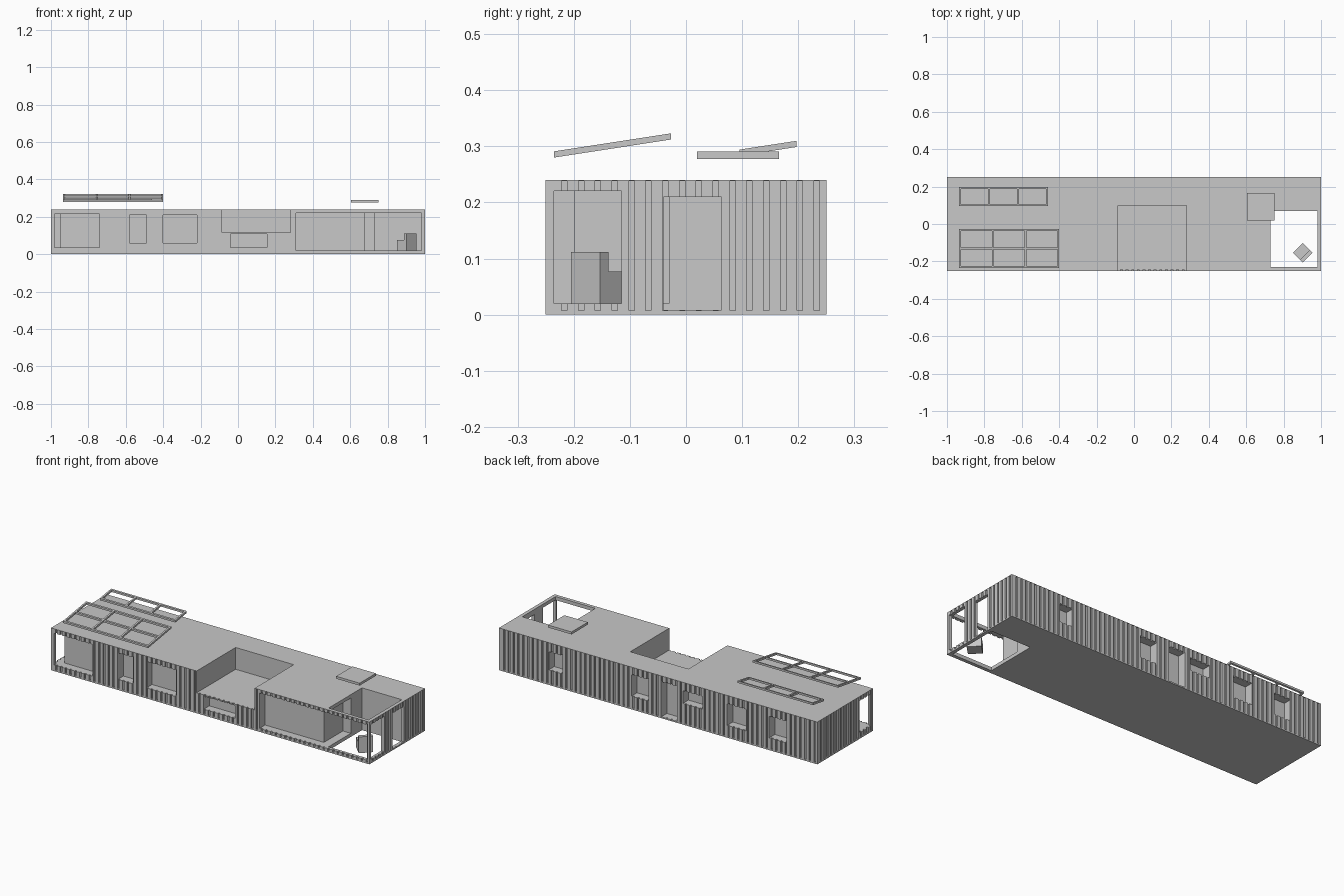
import bpy, bmesh, math
from mathutils import Vector, Matrix

cube = bpy.data.objects.get("Cube")
if cube:
    bpy.data.objects.remove(cube, do_unlink=True)

grey = bpy.data.materials.new("light_grey")
grey.use_nodes = True
COLOUR = (0.58, 0.58, 0.58, 1)
grey.diffuse_color = COLOUR
grey.node_tree.nodes["Principled BSDF"].inputs["Base Color"].default_value = COLOUR


def finish(name, bm):
    """Turn a bmesh into a named object with the shared material."""
    bmesh.ops.recalc_face_normals(bm, faces=bm.faces[:])
    mesh = bpy.data.meshes.new(name)
    bm.to_mesh(mesh)
    bm.free()
    mesh.materials.append(grey)
    obj = bpy.data.objects.new(name, mesh)
    bpy.context.scene.collection.objects.link(obj)
    return obj


def add_box(bm, x, y, z):
    """Add a box given its (min, max) on each axis."""
    size = [b - a for a, b in (x, y, z)]
    centre = [(a + b) / 2 for a, b in (x, y, z)]
    mat = Matrix.Translation(centre) @ Matrix.Diagonal((*size, 1))
    bmesh.ops.create_cube(bm, size=1, matrix=mat)


def box(name, x, y, z):
    bm = bmesh.new()
    add_box(bm, x, y, z)
    return finish(name, bm)


def cut(obj, cutters):
    """Subtract each (x, y, z) box from the object and bake the result."""
    helpers = []
    for c in cutters:
        helper = box("cutter", *c)
        helper.hide_render = True
        mod = obj.modifiers.new("opening", 'BOOLEAN')
        mod.operation, mod.solver, mod.object = 'DIFFERENCE', 'EXACT', helper
        helpers.append(helper)
    bpy.context.view_layer.update()
    graph = bpy.context.evaluated_depsgraph_get()
    baked = bpy.data.meshes.new_from_object(obj.evaluated_get(graph))
    obj.modifiers.clear()
    obj.data = baked
    for helper in helpers:
        bpy.data.objects.remove(helper, do_unlink=True)


# Main sizes
L, W, H = 1.0, 0.25, 0.24
FLOOR, ROOF = 0.007, 0.238
PITCH, GROOVE, DEPTH = 0.03, 0.01, 0.008
POCKET = 0.05


# Corrugated plan outline, walked one wall at a time
def wall_points(start, end):
    run = (end - start).normalized()
    inward = Vector((-run.y, run.x)) * DEPTH
    length = (end - start).length
    pts, t = [start], 0.033
    while t < length - 0.012:
        a = start + run * (t - GROOVE / 2)
        b = start + run * (t + GROOVE / 2)
        pts += [a, a + inward, b + inward, b]
        t += PITCH
    return pts


corners = [Vector(p) for p in ((-L, -W), (L, -W), (L, W), (-L, W))]
outline = []
for i in range(4):
    outline += wall_points(corners[i], corners[(i + 1) % 4])
bm = bmesh.new()
face = bm.faces.new([bm.verts.new((p.x, p.y, FLOOR)) for p in outline])
top = bmesh.ops.extrude_face_region(bm, geom=[face])["geom"]
bmesh.ops.translate(bm, vec=(0, 0, ROOF - FLOOR),
                    verts=[g for g in top if isinstance(g, bmesh.types.BMVert)])
walls = finish("corrugated_walls", bm)
base = box("base_plate", (-L, L), (-W, W), (0, FLOOR))
roof = box("roof_plate", (-L, L), (-W, W), (ROOF, H))

# Open terrace and open patio
terrace = ((-0.085, 0.28), (-0.3, 0.1), (0.116, 0.3))
patio = ((0.73, 0.98), (-0.23, 0.07), (-0.1, 0.3))

# Window and door recesses: front, back, ends
front = [(-0.98, -0.74, 0.035, 0.215), (-0.58, -0.49, 0.06, 0.21),
         (-0.40, -0.22, 0.06, 0.21), (-0.04, 0.155, 0.035, 0.108),
         (0.31, 0.98, 0.02, 0.22)]
back = [(0.605, 0.687, 0.085, 0.188), (0.06, 0.168, 0.075, 0.197),
        (-0.12, -0.02, FLOOR + 0.001, 0.207), (-0.28, -0.155, 0.12, 0.192),
        (-0.553, -0.434, 0.07, 0.192), (-0.805, -0.698, 0.07, 0.192)]
openings = [((a, b), (-0.3, -W + POCKET), (c, d)) for a, b, c, d in front]
openings += [((a, b), (W - POCKET, 0.3), (c, d)) for a, b, c, d in back]
openings += [
    ((-1.1, -L + POCKET), (-0.235, -0.13), (0.035, 0.215)),    # left end window
    ((0.96, 1.1), (-0.235, -0.115), (0.02, 0.22)),             # right end window
    ((0.96, 1.1), (-0.04, 0.063), (FLOOR + 0.001, 0.21)),      # right end door
    ((0.73 - POCKET, 0.75), (-0.215, -0.03), (0.02, 0.22)),    # patio glazing
]
cut(walls, [terrace, patio] + openings)
cut(roof, [terrace, patio])
cut(base, [patio])


# Tilted open frames above the roof
def rack(name, x, y, low, slope, rows, cols, bar=0.01, thick=0.011):
    bm = bmesh.new()
    (x0, x1), (y0, y1) = x, y
    for i in range(cols + 1):
        a = x0 + (x1 - x0 - bar) * i / cols
        add_box(bm, (a, a + bar), (y0, y1), (low, low + thick))
    for j in range(rows + 1):
        a = y0 + (y1 - y0 - bar) * j / rows
        for i in range(cols):
            step = (x1 - x0 - bar) / cols
            add_box(bm, (x0 + step * i + bar, x0 + step * (i + 1)),
                    (a, a + bar), (low, low + thick))
    for v in bm.verts:
        v.co.z += (v.co.y - y0) * slope
    finish(name, bm)


rack("front_panel_frame", (-0.935, -0.4), (-0.235, -0.027), 0.28, 0.154, 2, 3)
rack("back_panel_frame", (-0.935, -0.46), (0.095, 0.197), 0.283, 0.154, 1, 3)

# Raised roof hatch
box("roof_hatch", (0.603, 0.75), (0.02, 0.166), (0.277, 0.291))

# Patio armchair, turned by an eighth
S = 0.037
bm = bmesh.new()
add_box(bm, (-S, S), (-S + 0.021, S), (0.02, 0.077))
add_box(bm, (-S, S), (-S, -S + 0.021), (0.02, 0.112))
bm.transform(Matrix.Translation((0.902, -0.153, 0)) @ Matrix.Rotation(math.pi / 4, 4, 'Z'))
finish("patio_chair", bm)
